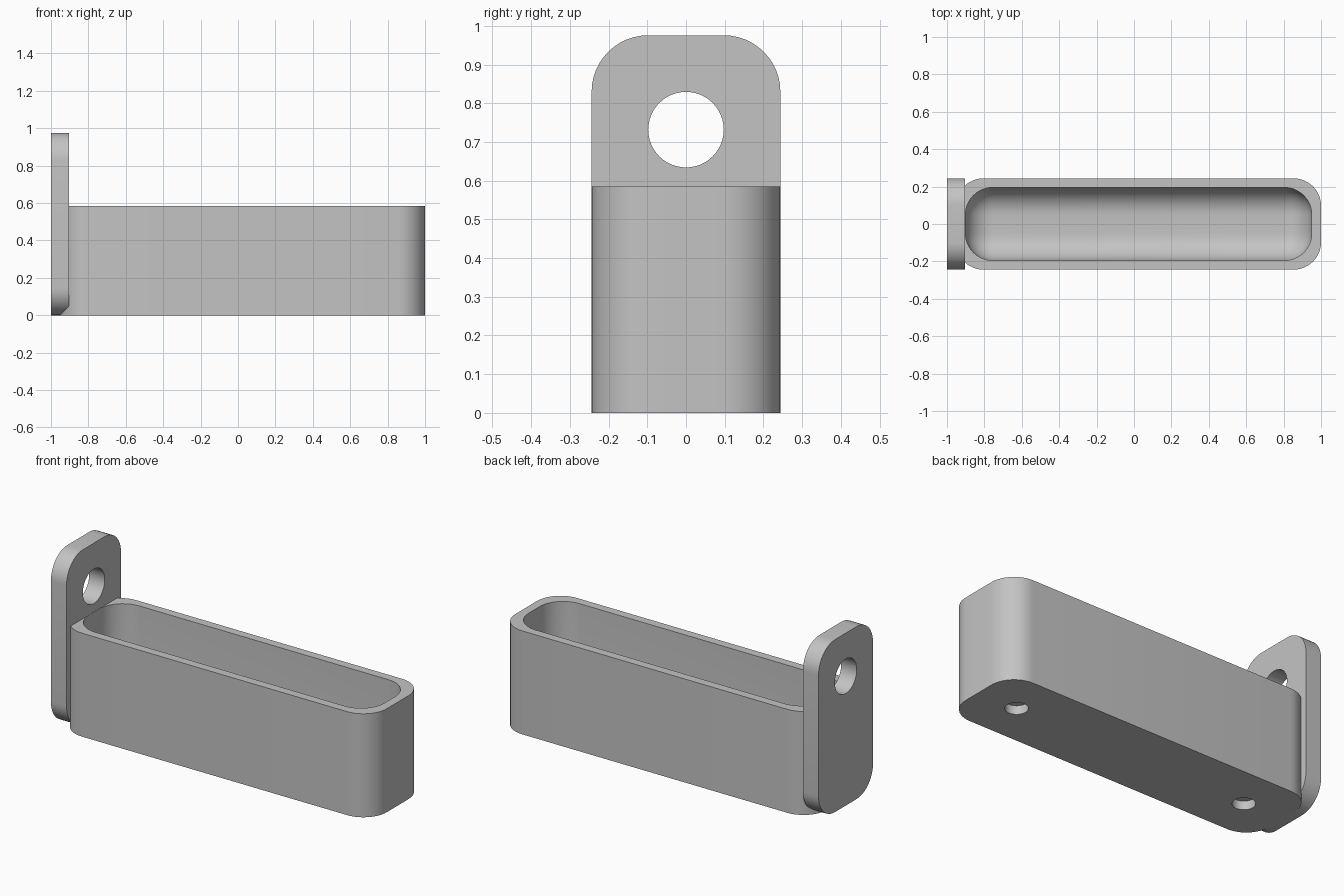
import bpy, bmesh, math

if "Cube" in bpy.data.objects:
    bpy.data.objects.remove(bpy.data.objects["Cube"])

U = 2 / 41            # wall thickness, the module of the whole design
R = 3 * U             # corner radius
BOX_X = U / 2         # centre of the tray along x

grey = bpy.data.materials.new("plain_grey")
grey.use_nodes = True
grey.diffuse_color = (0.55, 0.55, 0.55, 1)
grey.node_tree.nodes["Principled BSDF"].inputs["Base Color"].default_value = grey.diffuse_color


def block(name, size, centre, edges="all"):
    """Box with rounded edges: every edge, or only those along one axis."""
    bm = bmesh.new()
    bmesh.ops.create_cube(bm, size=1)
    bmesh.ops.scale(bm, vec=size, verts=bm.verts)
    chosen = [e for e in bm.edges if edges == "all" or
              abs((e.verts[0].co - e.verts[1].co).normalized()["xyz".index(edges)]) > 0.9]
    bmesh.ops.bevel(bm, geom=chosen, offset=R, segments=12, profile=0.5, affect="EDGES")
    bmesh.ops.translate(bm, vec=centre, verts=bm.verts)
    mesh = bpy.data.meshes.new(name)
    bm.to_mesh(mesh)
    bm.free()
    mesh.materials.append(grey)
    obj = bpy.data.objects.new(name, mesh)
    bpy.context.collection.objects.link(obj)
    return obj


def drill(radius, depth, centre, rotation=(0, 0, 0)):
    bpy.ops.mesh.primitive_cylinder_add(vertices=48, radius=radius, depth=depth,
                                        location=centre, rotation=rotation)
    cutter = bpy.context.object
    cutter.data.materials.append(grey)
    return cutter


def cut(target, cutter):
    cutter.hide_render = True
    mod = target.modifiers.new("cut", "BOOLEAN")
    mod.operation = "DIFFERENCE"
    mod.solver = "EXACT"
    mod.object = cutter
    bpy.context.view_layer.objects.active = target
    bpy.ops.object.modifier_apply(modifier=mod.name)
    bpy.data.objects.remove(cutter)


def smooth(obj):
    bpy.ops.object.select_all(action="DESELECT")
    obj.select_set(True)
    bpy.context.view_layer.objects.active = obj
    bpy.ops.object.shade_smooth_by_angle(angle=math.radians(30))


# Tray with a scooped cavity and two blind sockets underneath
tray = block("tray", (40 * U, 10 * U, 12 * U), (BOX_X, 0, 6 * U), "z")
cut(tray, block("cavity", (38 * U - 0.002, 8 * U, 16 * U), (BOX_X, 0, 10 * U)))
for side in (-1, 1):
    cut(tray, drill(1.2 * U, 2 * U, (BOX_X + side * 15 * U, 0, 0)))

# Upright hanging plate with a round hole
plate = block("hanging_plate", (2 * U, 10 * U, 20 * U), (-1 + U, 0, 10 * U), "x")
cut(plate, drill(2 * U, 6 * U, (-1 + U, 0, 15 * U), (0, math.pi / 2, 0)))

for part in (tray, plate):
    smooth(part)
